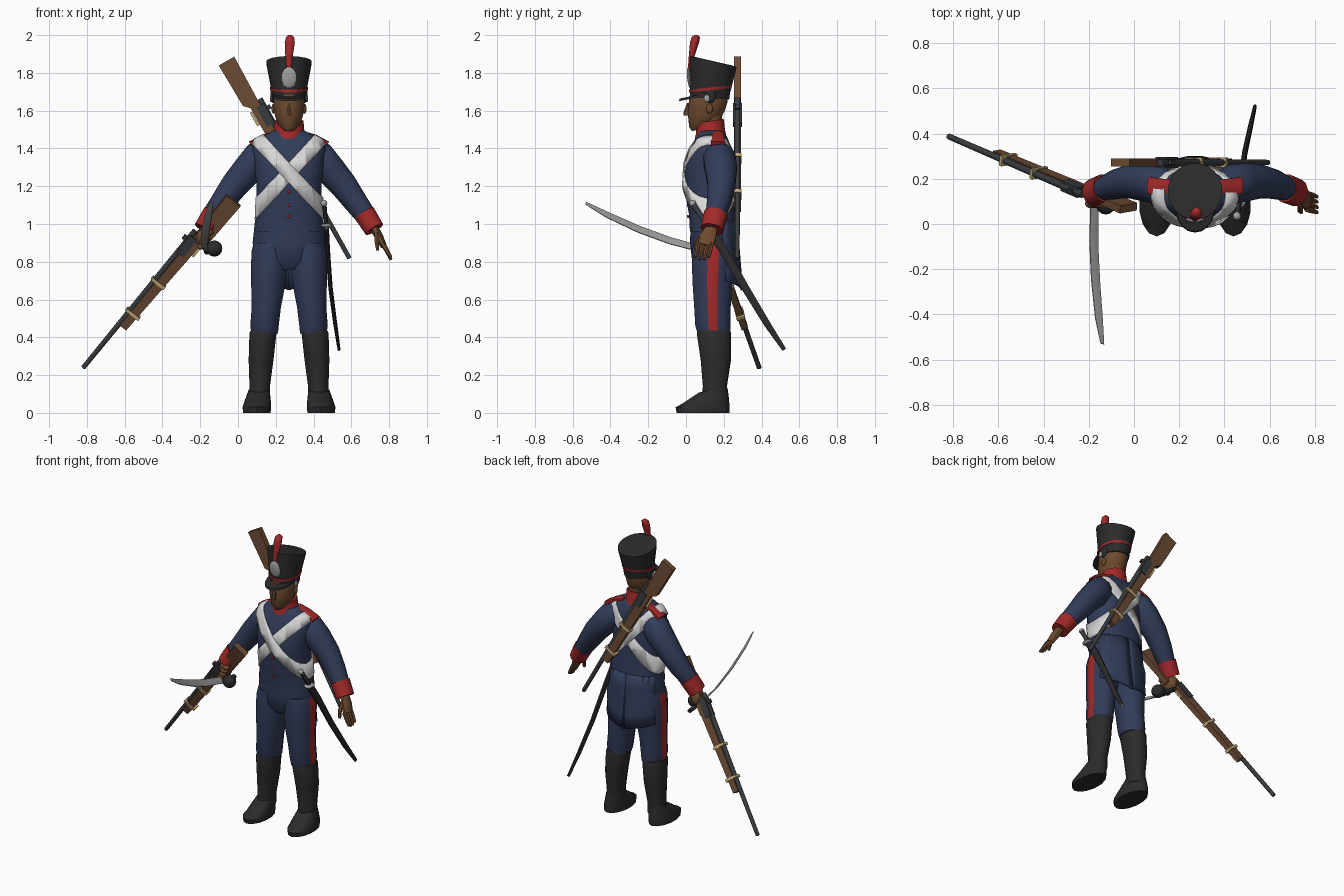
import bpy, bmesh, math
from mathutils import Vector, Matrix

cube = bpy.data.objects.get("Cube")
if cube:
    bpy.data.objects.remove(cube, do_unlink=True)

CX = 0.27  # body centre line
UP = Vector((0, 0, 1))


def material(name, r, g, b):
    m = bpy.data.materials.new(name)
    m.use_nodes = True
    m.diffuse_color = (r, g, b, 1)
    bsdf = next(n for n in m.node_tree.nodes if n.type == 'BSDF_PRINCIPLED')
    bsdf.inputs["Base Color"].default_value = (r, g, b, 1)
    return m


navy = material("navy cloth", .032, .045, .1)
red = material("red trim", .36, .022, .022)
skin = material("skin", .15, .068, .028)
wood = material("wood", .15, .07, .034)
black = material("black leather", .024, .024, .025)
white = material("white belt", .68, .68, .68)
steel = material("steel", .36, .36, .36)
brass = material("brass", .56, .43, .2)
iron = material("dark iron", .04, .045, .05)


def finish(name, bm, mats, rule=None, angle=45):
    bmesh.ops.recalc_face_normals(bm, faces=bm.faces)
    if rule:
        for f in bm.faces:
            f.material_index = int(rule(f.calc_center_median()))
    me = bpy.data.meshes.new(name)
    bm.to_mesh(me)
    bm.free()
    for m in mats:
        me.materials.append(m)
    me.shade_smooth()
    me.set_sharp_from_angle(angle=math.radians(angle))
    ob = bpy.data.objects.new(name, me)
    bpy.context.scene.collection.objects.link(ob)
    return ob


def sweep(name, stations, mats, hint=None, sides=12, power=1.0, tilts=None, rule=None):
    """Skin elliptical rings (x, y, z, ra, rb); level rings unless a hint axis is given."""
    bm = bmesh.new()
    pts = [Vector(s[:3]) for s in stations]
    rings = []
    for i, s in enumerate(stations):
        a, b = Vector((1, 0, 0)), Vector((0, 1, 0))
        if tilts:
            b = Vector((0, 1, tilts[i]))
        if hint:
            t = (pts[min(i + 1, len(pts) - 1)] - pts[max(i - 1, 0)]).normalized()
            a = Vector(hint)
            a = (a - a.dot(t) * t).normalized()
            b = t.cross(a)
        ring = []
        for k in range(sides):
            w = (k + .5) * math.tau / sides
            c, n = math.cos(w), math.sin(w)
            c, n = (math.copysign(abs(v) ** power, v) for v in (c, n))
            ring.append(bm.verts.new(pts[i] + a * c * s[3] + b * n * s[4]))
        rings.append(ring)
    for lo, hi in zip(rings, rings[1:]):
        for k in range(sides):
            j = (k + 1) % sides
            bm.faces.new((lo[k], lo[j], hi[j], hi[k]))
    bm.faces.new(rings[0])
    bm.faces.new(rings[-1])
    return finish(name, bm, mats, rule)


def prism(name, outline, thick, mats, matrix):
    bm = bmesh.new()
    face = bm.faces.new([bm.verts.new((u, v, -thick / 2)) for u, v in outline])
    ext = bmesh.ops.extrude_face_region(bm, geom=[face])
    moved = [g for g in ext["geom"] if isinstance(g, bmesh.types.BMVert)]
    bmesh.ops.translate(bm, verts=moved, vec=(0, 0, thick))
    bm.transform(matrix)
    return finish(name, bm, mats, angle=30)


def ball(name, loc, scale, mat, rot=0.0):
    bm = bmesh.new()
    bmesh.ops.create_uvsphere(bm, u_segments=14, v_segments=8, radius=1)
    bm.transform(Matrix.Translation(loc) @ Matrix.Rotation(rot, 4, 'X') @ Matrix.Diagonal((*scale, 1)))
    return finish(name, bm, [mat])


def rect(u0, u1, v0, v1):
    return [(u0, v0), (u1, v0), (u1, v1), (u0, v1)]


# Jacket body, hips and collar
torso = sweep("jacket", [(CX, .145, .96, .185, .125), (CX, .14, 1.05, .175, .125), (CX, .12, 1.2, .172, .132),
                         (CX, .122, 1.32, .185, .128), (CX, .13, 1.4, .195, .11), (CX, .135, 1.445, .18, .09),
                         (CX, .135, 1.475, .12, .075), (CX, .13, 1.5, .07, .065)], [navy], sides=24, power=.85)
sweep("hips", [(CX, .145, .76, .09, .08), (CX, .145, .81, .175, .115), (CX, .145, .9, .195, .125),
               (CX, .145, 1.02, .182, .122)], [navy], sides=20)
sweep("collar", [(CX, .13, 1.46, .1, .085), (CX, .13, 1.49, .083, .078), (CX, .125, 1.545, .078, .076)],
      [red], sides=16, tilts=[.1, .1, .15])

# Crossed belts: slices of the jacket pushed outward
for s, name in ((1, "belt_to_left_hip"), (-1, "belt_to_right_hip")):
    bm = bmesh.new()
    bm.from_mesh(torso.data)
    n = Vector((1.08 * s, 0, 1)).normalized()
    for side in (1, -1):
        bmesh.ops.bisect_plane(bm, geom=bm.verts[:] + bm.edges[:] + bm.faces[:], clear_outer=True,
                               plane_co=Vector((CX, 0, 1.27)) + n * side * .037, plane_no=n * side)
    bm.normal_update()
    for v in bm.verts:
        v.co += v.normal * (.008 + .002 * s)
    belt = finish(name, bm, [white])
    mod = belt.modifiers.new("thickness", 'SOLIDIFY')
    mod.thickness = .008

# Buttons on the jacket front
for z in (1.17, 1.1, 1.04):
    ball("button", (CX, .147 - .132 - (.022 if z > 1.15 else .005), z), (.008, .006, .008), red)

# Coat tails: curved panels around the back, split in the middle
for s, name in ((1, "left_coat_tail"), (-1, "right_coat_tail")):
    bm = bmesh.new()
    rows = []
    for i in range(5):
        t = i / 4
        row = []
        for k in range(6):
            w = math.radians(89 - 67 * k / 5 + 4 * t)
            drop = .37 - .05 * k / 5
            row.append(bm.verts.new((CX + s * math.cos(w) * (.188 + .02 * t),
                                     .145 + math.sin(w) * (.127 + .03 * t), 1.02 - drop * t)))
        rows.append(row)
    for a, b in zip(rows, rows[1:]):
        for k in range(5):
            bm.faces.new((a[k], a[k + 1], b[k + 1], b[k]))
    tail = finish(name, bm, [navy])
    tail.modifiers.new("thickness", 'SOLIDIFY').thickness = .012

# Limbs, mirrored about the centre line
for s, side in ((1, "left"), (-1, "right")):
    def X(off):
        return CX + s * off
    sweep(side + "_trouser_leg", [(X(.128), .147, .42, .072, .088), (X(.13), .143, .46, .078, .097),
                                  (X(.12), .14, .56, .08, .1), (X(.108), .14, .7, .096, .11),
                                  (X(.102), .145, .85, .101, .118), (X(.1), .145, .9, .09, .11)], [navy, red],
          rule=lambda c: abs(c.y - .145) < .02 and (c.x - X(.12)) * s > .03 and c.z < .88)
    sweep(side + "_boot", [(X(.158), .15, .07, .058, .072), (X(.155), .153, .14, .056, .066),
                           (X(.148), .158, .28, .068, .083), (X(.138), .148, .42, .074, .094),
                           (X(.136), .148, .435, .07, .09)], [black])
    sweep(side + "_foot", [(X(.17), .09, 0, .074, .14), (X(.17), .088, .03, .078, .143),
                           (X(.165), .105, .065, .07, .122), (X(.158), .145, .12, .057, .075)],
          [black], sides=14, tilts=[0, 0, .12, .15])
    sweep(side + "_sleeve", [(X(.1), .165, 1.39, .05, .06), (X(.16), .175, 1.355, .088, .088),
                             (X(.21), .185, 1.295, .088, .085), (X(.285), .188, 1.21, .076, .076),
                             (X(.35), .175, 1.12, .066, .066), (X(.42), .15, 1.025, .05, .055)],
          [navy], hint=(0, 1, 0))
    sweep(side + "_cuff", [(X(.4), .158, 1.055, .064, .06), (X(.452), .138, .972, .062, .055)],
          [red], hint=(0, 1, 0))
    # Shoulder strap
    sweep(side + "_shoulder_strap", [(X(.07), .165, 1.482, .032, .012), (X(.14), .168, 1.462, .032, .012),
                                     (X(.205), .17, 1.425, .04, .014)], [red], hint=(0, 1, 0), sides=8, power=.5)

# Open left hand
sweep("left_palm", [(.72, .137, .98, .032, .025), (.745, .118, .935, .045, .024), (.77, .1, .885, .043, .018)],
      [skin], hint=(0, 1, 0), sides=8)
for k in range(4):
    y = .066 + .023 * k
    tip = .805 + .012 * abs(k - 1.5)
    sweep("left_finger", [(.763, y, .9, .013, .014), (.79, y - .008, .855, .012, .012),
                          (.81, y - .015, tip, .008, .008)], [skin], hint=(0, 1, 0), sides=6)
sweep("left_thumb", [(.735, .09, .95, .014, .014), (.735, .06, .905, .013, .013), (.74, .052, .86, .009, .009)],
      [skin], hint=(1, 0, 0), sides=6)

# Closed right hand
ball("right_fist", (-.185, .135, .925), (.038, .052, .055), skin)
for k in range(4):
    ball("right_finger", (-.155 - .012 * k, .09, .955 - .025 * k), (.026, .02, .016), skin)

# Head
sweep("neck", [(CX, .13, 1.44, .06, .06), (CX, .13, 1.6, .062, .065)], [skin])
sweep("head", [(CX, .085, 1.505, .035, .055), (CX, .095, 1.53, .06, .08), (CX, .108, 1.59, .08, .1),
               (CX, .118, 1.65, .085, .105), (CX, .122, 1.7, .08, .1)], [skin], sides=16,
      tilts=[.25, .2, .1, 0, 0])
sweep("nose", [(CX, .005, 1.575, .016, .018), (CX, .003, 1.59, .014, .016), (CX, .015, 1.64, .008, .01)],
      [skin], sides=6)

# Tall hat with visor, cord, front plate and plume
sweep("hat", [(CX, .125, 1.665, .09, .105), (CX, .127, 1.7, .093, .107), (CX, .143, 1.845, .12, .124),
              (CX, .145, 1.86, .121, .125), (CX, .145, 1.862, .1, .105)],
      [black], sides=20, tilts=[-.05, -.08, -.22, -.23, -.23])
sweep("hat_visor", [(CX, .07, 1.672, .088, .108), (CX, .07, 1.685, .085, .103)], [black], sides=18, tilts=[.2, .2])
sweep("hat_cord", [(CX, .128, 1.708, .1, .114), (CX, .13, 1.723, .102, .116)], [red], sides=20, tilts=[.1, .1])
ball("hat_plate", (CX, .018, 1.775), (.042, .012, .058), steel, rot=.1)
sweep("plume", [(CX, .022, 1.82, .012, .012), (CX, .028, 1.88, .02, .014), (CX + .004, .045, 1.96, .028, .024),
                (CX + .006, .052, 1.99, .022, .022), (CX + .006, .054, 2.0, .01, .01)], [red], sides=10)
for s in (1, -1):
    ball("ear", (CX + s * .083, .125, 1.61), (.01, .018, .026), skin)
    ball("hat_side_flap", (CX + s * .085, .13, 1.685), (.014, .03, .045), black)
    ball("hat_rosette", (CX + s * .096, .11, 1.665), (.006, .016, .02), steel)


# Muskets: local u runs to the muzzle, v toward the barrel side
def musket(prefix, origin, along, barrel_side):
    u = Vector(along).normalized()
    v = Vector(barrel_side)
    v = (v - v.dot(u) * u).normalized()
    m = Matrix((u, v, u.cross(v))).transposed().to_4x4()
    m.translation = Vector(origin)
    prism(prefix + "_stock", [(0, -.048), (0, .046), (.26, .042), (.92, .048), (.92, .005), (.4, -.012),
                              (.28, -.012), (.25, -.042)], .036, [wood], m)
    prism(prefix + "_lock", rect(.29, .41, .015, .062), .048, [iron], m)
    prism(prefix + "_hammer", rect(.31, .335, .05, .085), .02, [iron], m)
    prism(prefix + "_trigger_guard", rect(.3, .38, -.028, -.014), .014, [brass], m)
    ends = [m @ Vector((d, .054, 0)) for d in (.26, 1.23)]
    sweep(prefix + "_barrel", [(*ends[0], .017, .017), (*ends[1], .013, .013)], [iron], hint=v, sides=8)
    for d in (.6, .82):
        prism(prefix + "_band", rect(d, d + .018, -.012, .074), .046, [brass], m)


musket("held_musket", (-.025, .07, 1.125), (-.752, .325, -.918), (-.6, -.15, .6))
musket("slung_musket", (-.06, .272, 1.863), (.49, 0, -.87), (.87, 0, .49))

# Drawn sabre with guard and grip
sweep("sabre_blade", [(-.175, .09, .865, .026, .005), (-.178, -.08, .91, .029, .005), (-.17, -.25, .972, .029, .005),
                      (-.155, -.42, 1.05, .025, .004), (-.14, -.53, 1.11, .012, .002)],
      [steel], hint=(1, 0, -1), sides=6)
sweep("sabre_grip", [(-.17, .075, .87, .016, .016), (-.165, .2, .85, .014, .014)], [black], hint=(1, 0, 0), sides=8)
ball("sabre_guard", (-.125, .085, .87), (.043, .043, .043), black)

# Scabbard and sidearm hilt at the left hip
sweep("scabbard", [(.468, .115, .985, .026, .014), (.475, .2, .86, .024, .013), (.49, .315, .66, .022, .012),
                   (.515, .43, .47, .019, .011), (.535, .52, .335, .012, .008)], [black, steel], hint=(0, 1, .6),
      sides=8, rule=lambda c: c.z < .37 or c.z > .98)
sweep("hilt", [(.455, .035, 1.11, .016, .014), (.462, .075, 1.05, .014, .012), (.468, .115, .985, .016, .014)],
      [iron], hint=(0, 1, 0), sides=8)
ball("hilt_guard", (.468, .11, .99), (.03, .04, .014), steel)
ball("hilt_pommel", (.455, .035, 1.11), (.018, .018, .018), steel)
